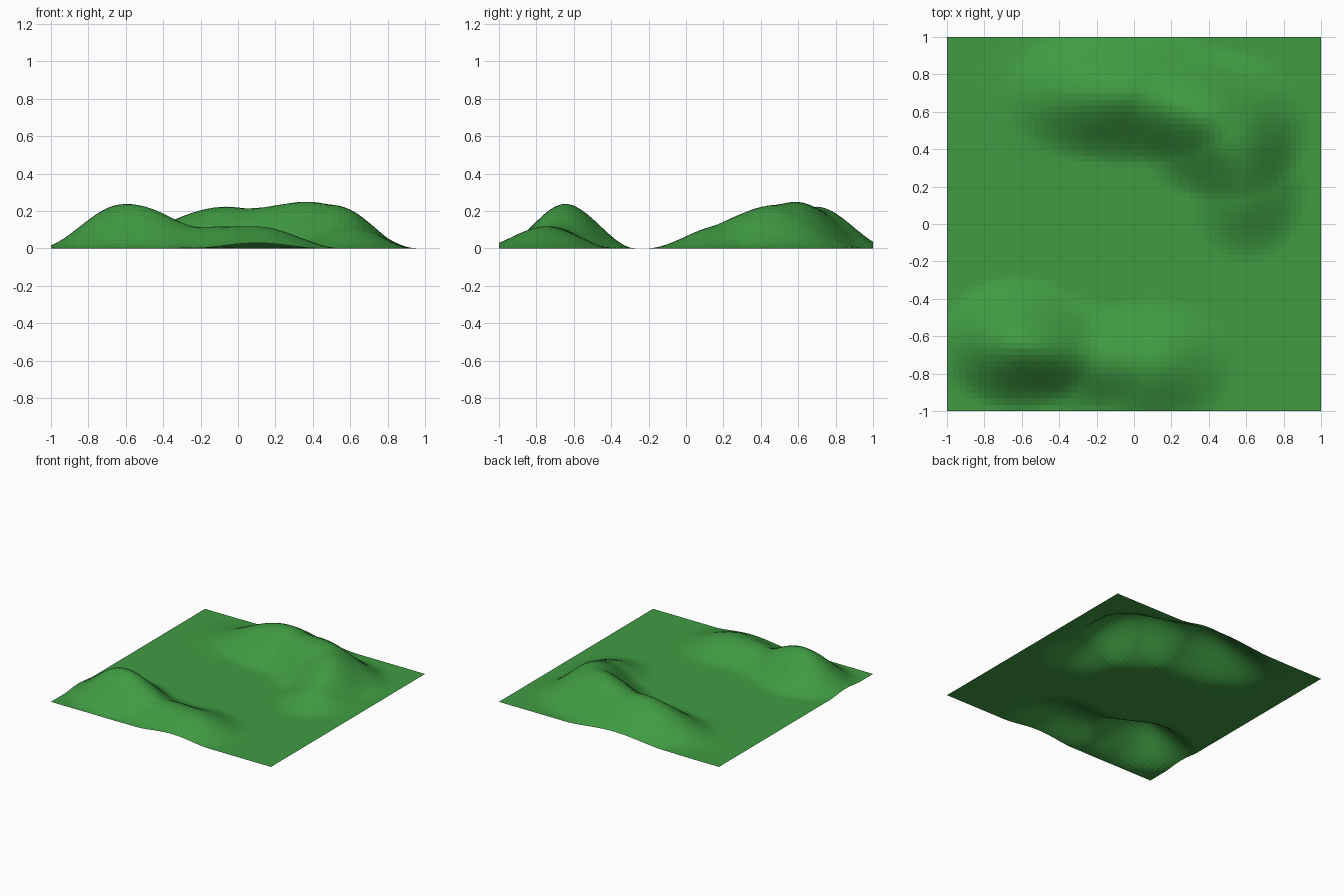
import bpy
import bmesh
import math

if "Cube" in bpy.data.objects:
    bpy.data.objects.remove(bpy.data.objects["Cube"])

# Soft hills: centre x, centre y, radius x, radius y, height
HILLS = [
    (-0.62, -0.64, 0.45, 0.37, 0.235),   # front left peak
    (-0.28, -0.70, 0.38, 0.32, 0.090),   # saddle beside the peak
    (0.10, -0.75, 0.46, 0.37, 0.118),    # low front ridge
    (-0.05, 0.70, 0.68, 0.40, 0.222),    # long back ridge
    (-0.45, 0.68, 0.45, 0.40, 0.022),    # fading tail of the ridge
    (0.46, 0.53, 0.50, 0.42, 0.225),     # highest back peak
    (0.60, 0.20, 0.34, 0.41, 0.125),     # spur running forward
]


def falloff(u):
    return (1 - u) ** 2 * (1 + 2 * u) if u < 1 else 0.0


def height(x, y):
    return sum(h * falloff(math.hypot((x - cx) / rx, (y - cy) / ry))
               for cx, cy, rx, ry, h in HILLS)


# Flat-shaded open ground sheet raised into hills
bm = bmesh.new()
bmesh.ops.create_grid(bm, x_segments=60, y_segments=60, size=1.0)
for v in bm.verts:
    v.co.z = height(v.co.x, v.co.y)
mesh = bpy.data.meshes.new("hilly_ground")
bm.to_mesh(mesh)
bm.free()
ground = bpy.data.objects.new("hilly_ground", mesh)
bpy.context.collection.objects.link(ground)

# Grass colour
grass = bpy.data.materials.new("grass_green")
grass.diffuse_color = (0.05, 0.33, 0.055, 1.0)
grass.use_nodes = True
grass.node_tree.nodes["Principled BSDF"].inputs["Base Color"].default_value = grass.diffuse_color
mesh.materials.append(grass)
